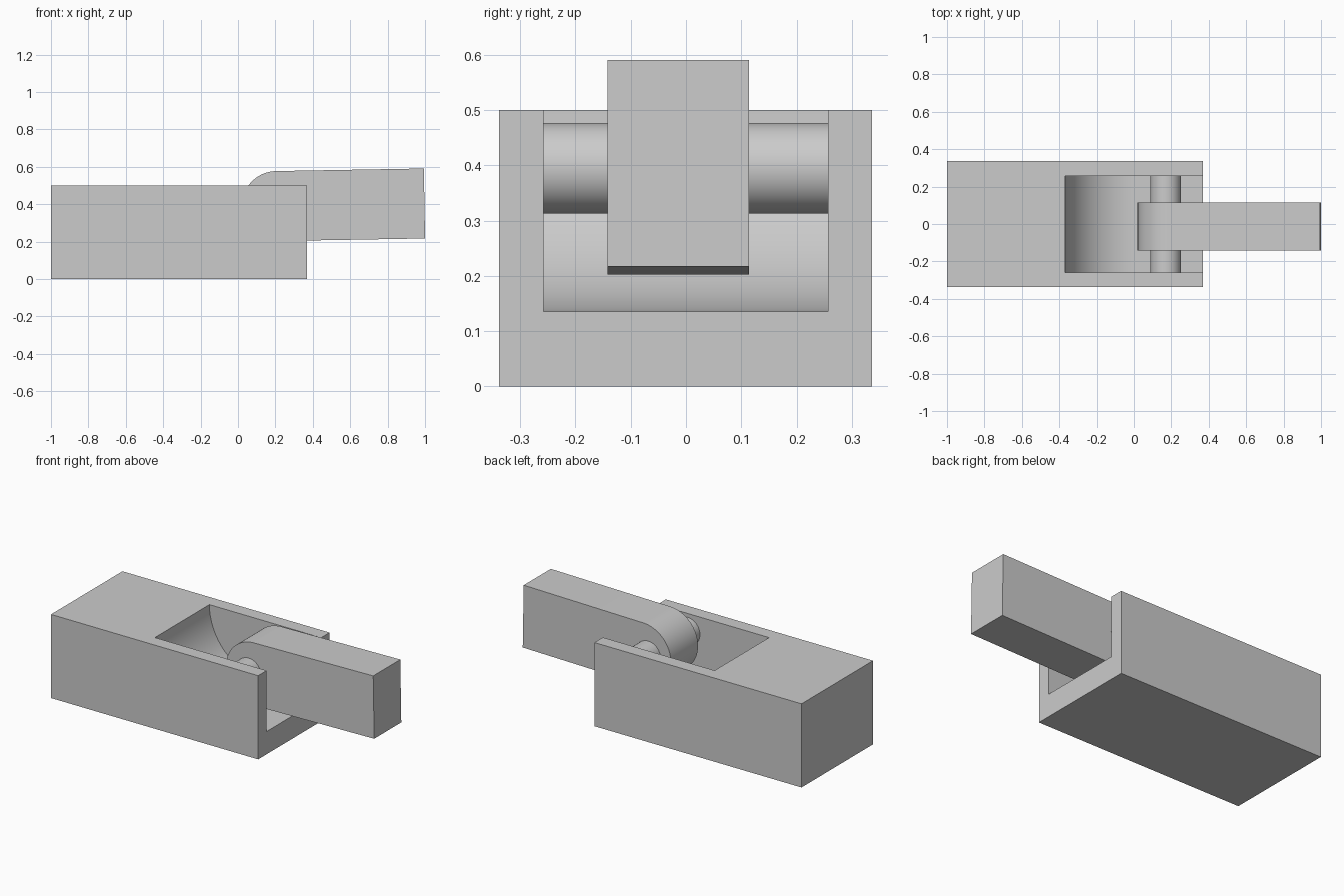
import bpy, math
from mathutils import Matrix

old = bpy.data.objects.get("Cube")
if old:
    bpy.data.objects.remove(old, do_unlink=True)

grey = bpy.data.materials.new("light grey")
grey.use_nodes = True
colour = (0.6, 0.6, 0.6, 1)
grey.diffuse_color = colour
grey.node_tree.nodes["Principled BSDF"].inputs["Base Color"].default_value = colour


def arc(cx, cz, r, start, end, steps=32):
    angles = [math.radians(start + (end - start) * i / steps) for i in range(steps + 1)]
    return [(cx + r * math.cos(a), cz + r * math.sin(a)) for a in angles]


def prism(name, profile, y0, y1):
    """Extrude a counter-clockwise x-z profile from y0 to y1."""
    n = len(profile)
    verts = [(x, y, z) for y in (y0, y1) for x, z in profile]
    faces = [list(range(n)), list(range(2 * n - 1, n - 1, -1))]
    faces += [[i, i + n, (i + 1) % n + n, (i + 1) % n] for i in range(n)]
    mesh = bpy.data.meshes.new(name)
    mesh.from_pydata(verts, [], faces)
    mesh.materials.append(grey)
    obj = bpy.data.objects.new(name, mesh)
    bpy.context.collection.objects.link(obj)
    return obj


def smooth(obj):
    bpy.ops.object.select_all(action='DESELECT')
    obj.select_set(True)
    bpy.context.view_layer.objects.active = obj
    bpy.ops.object.shade_smooth_by_angle(angle=math.radians(30))


# Housing: a block with a round-ended slot open at the top and one end
housing = prism("housing", [(-1, 0), (0.37, 0), (0.37, 0.5), (-1, 0.5)], -0.338, 0.337)
slot = prism("slot_cutter",
             arc(-0.005, 0.5, 0.364, 180, 270) + [(0.5, 0.136), (0.5, 0.7), (-0.369, 0.7)],
             -0.258, 0.257)
cut = housing.modifiers.new("slot", 'BOOLEAN')
cut.operation = 'DIFFERENCE'
cut.solver = 'EXACT'
cut.object = slot
bpy.context.view_layer.objects.active = housing
bpy.ops.object.modifier_apply(modifier=cut.name)
bpy.data.objects.remove(slot, do_unlink=True)
smooth(housing)

# Hinge pin spanning the slot
pin = prism("hinge_pin", arc(0.17, 0.395, 0.082, 0, 360, 48)[:-1], -0.262, 0.261)
smooth(pin)

# Arm with a rounded hinge end, tilted up slightly about that end
r = 0.187
arm = prism("arm", arc(0, 0, r, 90, 270, 48) + [(0.79, -r), (0.79, r)], -0.142, 0.114)
arm.data.transform(Matrix.Translation((0.207, 0, 0.39)) @ Matrix.Rotation(math.radians(-1), 4, 'Y'))
smooth(arm)
